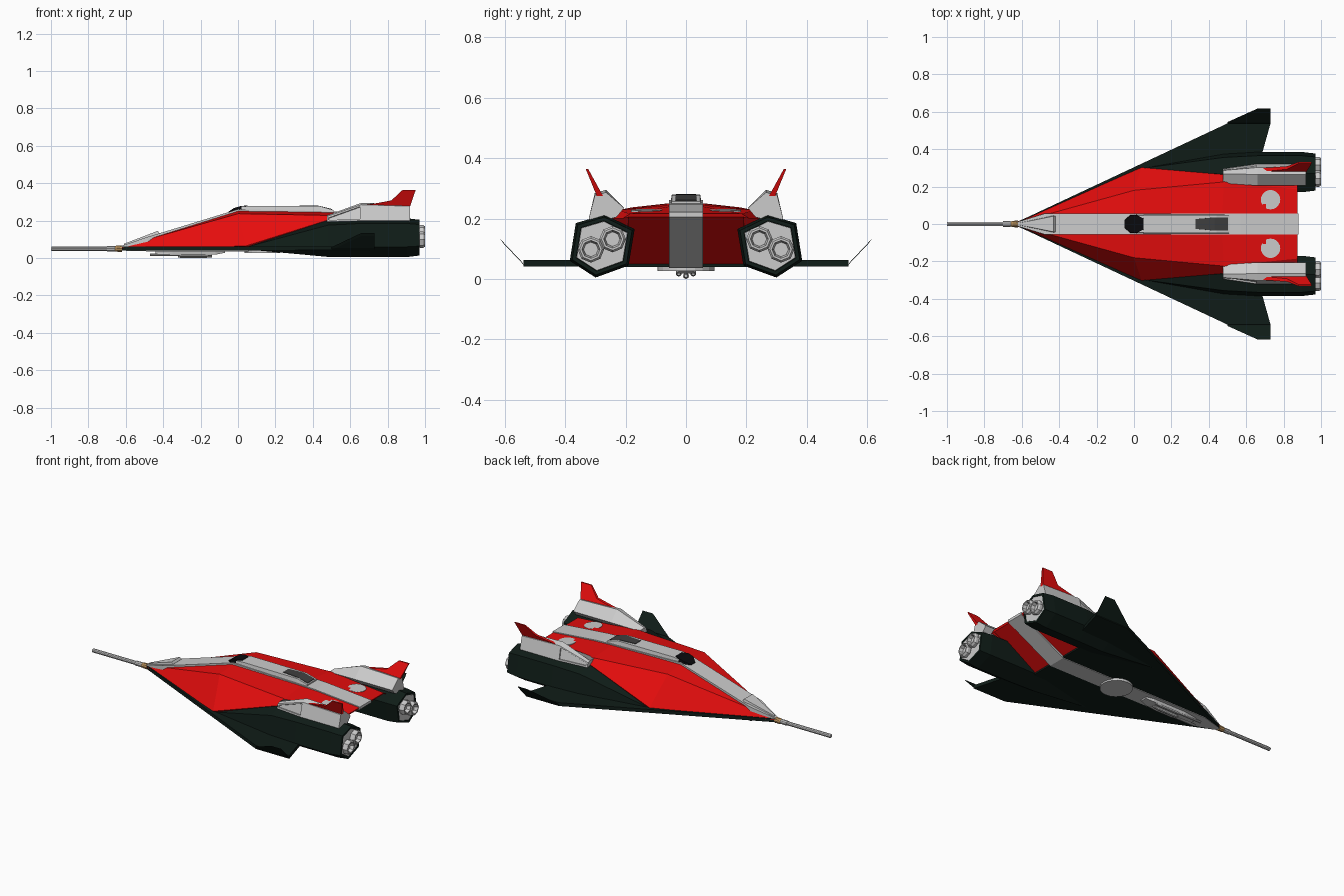
import bpy, bmesh, math

if "Cube" in bpy.data.objects:
    bpy.data.objects.remove(bpy.data.objects["Cube"])


def material(name, rgb):
    m = bpy.data.materials.new(name)
    m.diffuse_color = (*rgb, 1)
    m.use_nodes = True
    m.node_tree.nodes["Principled BSDF"].inputs["Base Color"].default_value = m.diffuse_color
    return m


RED = material("red_paint", (0.80, 0.004, 0.004))
DARK = material("dark_hull", (0.005, 0.012, 0.009))
BLACK = material("glass", (0.003, 0.003, 0.004))
PANEL = material("dark_panel", (0.05, 0.05, 0.05))
TAN = material("nose_ring", (0.55, 0.32, 0.12))


def loft(name, sections, mat=None, mirror=False, inset=None):
    """Skin a row of equal-length loops, cap both ends, optionally recess one face."""
    bm = bmesh.new()
    rings = [[bm.verts.new(p) for p in s] for s in sections]
    n = len(rings[0])
    faces = [bm.faces.new((a[k], a[(k + 1) % n], b[(k + 1) % n], b[k]))
             for a, b in zip(rings, rings[1:]) for k in range(n)]
    bm.faces.new(rings[0])
    bm.faces.new(rings[-1])
    bmesh.ops.recalc_face_normals(bm, faces=bm.faces)
    if inset is not None:
        bmesh.ops.inset_region(bm, faces=[faces[inset]], thickness=0.012, depth=0)
        bmesh.ops.inset_region(bm, faces=[faces[inset]], thickness=0.002, depth=-0.008)
    bmesh.ops.remove_doubles(bm, verts=bm.verts, dist=1e-5)
    me = bpy.data.meshes.new(name)
    bm.to_mesh(me)
    bm.free()
    ob = bpy.data.objects.new(name, me)
    bpy.context.collection.objects.link(ob)
    if mat:
        me.materials.append(mat)
    if mirror:
        mod = ob.modifiers.new("mirror", "MIRROR")
        mod.use_axis = (False, True, False)
    return ob


def slab(name, pts, t, mat=None, mirror=False):
    """Flat outline pushed along the vector t."""
    return loft(name, [pts, [tuple(a + b for a, b in zip(p, t)) for p in pts]], mat, mirror)


def lathe(name, profile, y, z, n, mat=None, mirror=False):
    """Round part along x from (x, radius) pairs."""
    ang = [2 * math.pi * k / n for k in range(n)]
    return loft(name, [[(x, y + r * math.cos(a), z + r * math.sin(a)) for a in ang]
                       for x, r in profile], mat, mirror)


def disc(name, x, y, z, r, h, slope=0, mirror=False):
    ang = [2 * math.pi * k / 20 for k in range(20)]
    slab(name, [(x + r * math.cos(a), y + r * math.sin(a), z + slope * r * math.cos(a))
                for a in ang], (0, 0, h), None, mirror)


def beam(name, rows, mat=None):
    """Centre-line part from (x, bottom half width, top half width, bottom z, top z) rows."""
    return loft(name, [[(x, -wb, zb), (x, wb, zb), (x, wt, zt), (x, -wt, zt)]
                       for x, wb, wt, zb, zt in rows], mat)


# Faceted red upper hull with overhanging tail
loft("upper_hull", [
    [(-.63, 0, .06), (-.63, .006, .058), (-.63, .010, .053), (-.63, .006, .046), (-.63, 0, .046)],
    [(0, 0, .257), (0, .18, .237), (.04, .302, .064), (.04, .25, .046), (.04, 0, .046)],
    [(.47, 0, .250), (.48, .225, .228), (.47, .265, .20), (.57, .20, .05), (.57, 0, .05)],
    [(.875, 0, .216), (.875, .185, .216), (.875, .21, .20), (.87, .19, .205), (.87, 0, .205)],
], RED, True)

# Grey spine wrapping over the top, tail and belly
beam("spine", [(-.64, .006, .006, .040, .060), (-.48, .055, .055, .036, .114),
               (0, .057, .057, .036, .261), (.57, .057, .057, .036, .248),
               (.88, .057, .057, .205, .221)])
beam("nose_cover", [(-.61, .010, .006, .05, .076), (-.43, .050, .042, .10, .145),
                    (-.42, .050, .042, .10, .133)])
beam("dorsal_deck", [(.0, .05, .045, .23, .272), (.06, .055, .047, .23, .279),
                     (.44, .055, .047, .23, .277), (.51, .055, .047, .23, .257)])
beam("cockpit_glass", [(-.05, .025, .02, .235, .249), (-.02, .052, .044, .24, .268),
                       (.015, .054, .046, .24, .278), (.05, .035, .03, .25, .281)], BLACK)
beam("deck_panel", [(.33, .028, .026, .26, .2805), (.43, .037, .035, .26, .280),
                    (.503, .037, .035, .25, .262)], PANEL)
disc("roof_hatch", .73, .13, .221, .052, .008, -.051, True)

# Dark delta wing and upturned tips
slab("delta_wing", [(-.64, 0, .04), (-.63, .008, .04), (.5, .538, .042), (.73, .538, .042),
                    (.68, .36, .042), (.57, .2, .04), (.57, 0, .04)], (0, 0, .021), DARK, True)
slab("wing_tip", [(.5, .533, .042), (.66, .605, .118), (.73, .605, .118), (.73, .533, .042)],
     (0, .012, .016), DARK, True)

# Hexagonal engine nacelles
HEX = [(.365, .185), (.27, .213), (.17, .165), (.19, .045), (.30, .005), (.385, .06)]


def hexagon(x, s, cy=.28, cz=.11):
    return [(x, cy + (y - .28) * s, cz + (z - .11) * s) for y, z in HEX]


loft("engine_nacelle", [hexagon(.04, .06, .292, .053), hexagon(.48, .94, .276, .105),
                        hexagon(.66, 1), hexagon(.90, 1), hexagon(.97, .92),
                        hexagon(.97, .80), hexagon(.962, .79)], DARK, True)
loft("engine_plate", [hexagon(.95, .80), hexagon(.968, .78)], None, True)
for i, (y, z) in enumerate([(.243, .132), (.315, .098)]):
    lathe(f"engine_nozzle_{i + 1}", [(.96, .036), (.975, .044), (.99, .044), (1, .037),
                                     (1, .030), (.978, .024)], y, z, 8, None, True)

# Grey shoulder pods with recessed intake panel
POD = [(.302, .285), (.265, .295), (.205, .235), (.23, .205), (.31, .185), (.322, .200)]
FRONT = [(.286, .222), (.268, .228), (.218, .226), (.225, .20), (.285, .185), (.295, .195)]
loft("shoulder_pod", [[(.475, y, z) for y, z in FRONT], [(.66, y, z) for y, z in POD],
                      [(.92, y, z - .008 * (z > .25)) for y, z in POD]], None, True, 5)

# Red tail fins canted outward
FIN = [(.66, .28), (.75, .295), (.82, .308), (.88, .364), (.95, .364), (.92, .275)]
loft("tail_fin", [[(x, .29 + (z - .285) * .48 + side * (.010 - (z - .28) * .07), z)
                   for x, z in FIN] for side in (-1, 1)], RED, True)

# Nose probe
lathe("nose_probe", [(-1, .010), (-.995, .012), (-.70, .012), (-.70, .015), (-.66, .015),
                     (-.65, .010), (-.62, .010)], 0, .05, 10)
lathe("nose_collar", [(-.665, .011), (-.65, .017), (-.62, .018)], 0, .05, 10, TAN)

# Belly disc and gun cluster
disc("belly_disc", .13, 0, .026, .094, .016)
beam("gun_mount", [(-.44, .018, .02, .024, .04), (-.35, .032, .036, .018, .04),
                   (-.12, .032, .036, .018, .04), (-.07, .02, .024, .028, .04)])
for i, (y, z) in enumerate([(-.024, .018), (0, .010), (.024, .018)]):
    lathe(f"belly_gun_{i + 1}", [(-.47 + .16 * (i == 1), .007), (-.32, .007), (-.30, .010),
                                 (-.18, .010), (-.14, .006)], y, z, 8)
